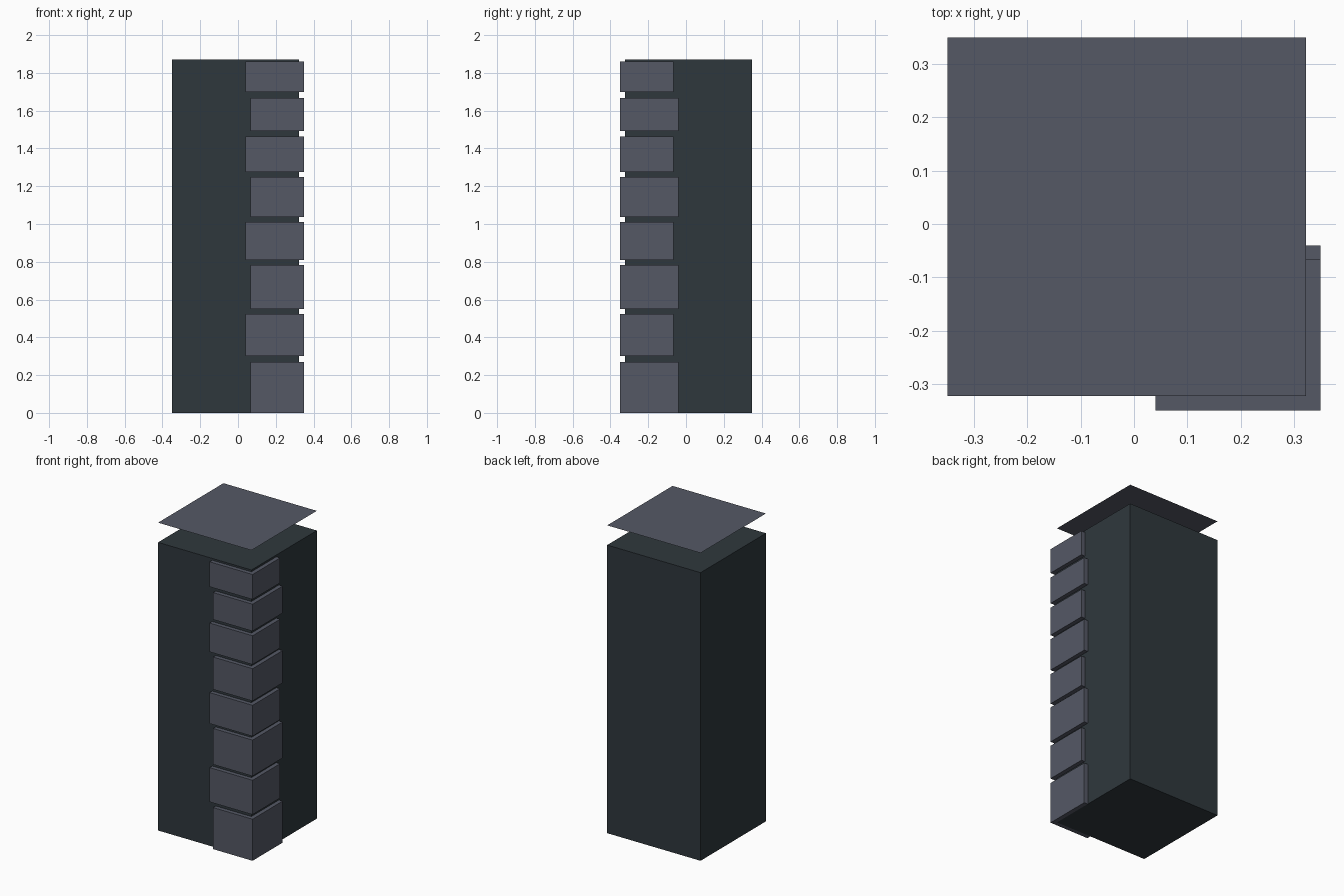
import bpy
import bmesh

cube = bpy.data.objects.get("Cube")
if cube:
    bpy.data.objects.remove(cube, do_unlink=True)


def material(name, color):
    mat = bpy.data.materials.new(name)
    mat.use_nodes = True
    mat.diffuse_color = color
    mat.node_tree.nodes["Principled BSDF"].inputs["Base Color"].default_value = color
    return mat


wall_mat = material("dark slate", (0.028, 0.039, 0.046, 1))
stone_mat = material("grey stone", (0.09, 0.099, 0.131, 1))


def prism(name, outline, bottom, top, mat):
    """Extrude a flat outline upward; equal heights leave a single sheet."""
    bm = bmesh.new()
    face = bm.faces.new([bm.verts.new((x, y, bottom)) for x, y in outline])
    if top > bottom:
        ext = bmesh.ops.extrude_face_region(bm, geom=[face], use_keep_orig=True)
        verts = [g for g in ext["geom"] if isinstance(g, bmesh.types.BMVert)]
        bmesh.ops.translate(bm, verts=verts, vec=(0, 0, top - bottom))
        bmesh.ops.recalc_face_normals(bm, faces=bm.faces)
    mesh = bpy.data.meshes.new(name)
    bm.to_mesh(mesh)
    bm.free()
    mesh.materials.append(mat)
    obj = bpy.data.objects.new(name, mesh)
    bpy.context.collection.objects.link(obj)
    return obj


OUT = 0.349    # outer limit of the stones
WALL = 0.322   # wall faces at the stone corner

# Main pillar and the thin sheet floating above it
square = [(-OUT, -WALL), (WALL, -WALL), (WALL, OUT), (-OUT, OUT)]
prism("pillar_body", square, 0, 1.872, wall_mat)
prism("top_sheet", square, 2.0, 2.0, stone_mat)

# Corner stones wrap the front left edge, alternating their long side
LONG, SHORT = 0.04, 0.066
courses = [(0, 0.27), (0.3, 0.523), (0.55, 0.784), (0.809, 1.01),
           (1.038, 1.248), (1.275, 1.462), (1.492, 1.667), (1.698, 1.86)]
for i, (bottom, top) in enumerate(courses):
    front, side = (SHORT, LONG) if i % 2 == 0 else (LONG, SHORT)
    outline = [(front, -OUT), (OUT, -OUT), (OUT, -side),
               (WALL, -side), (WALL, -WALL), (front, -WALL)]
    prism(f"corner_stone_{i + 1}", outline, bottom, top, stone_mat)
